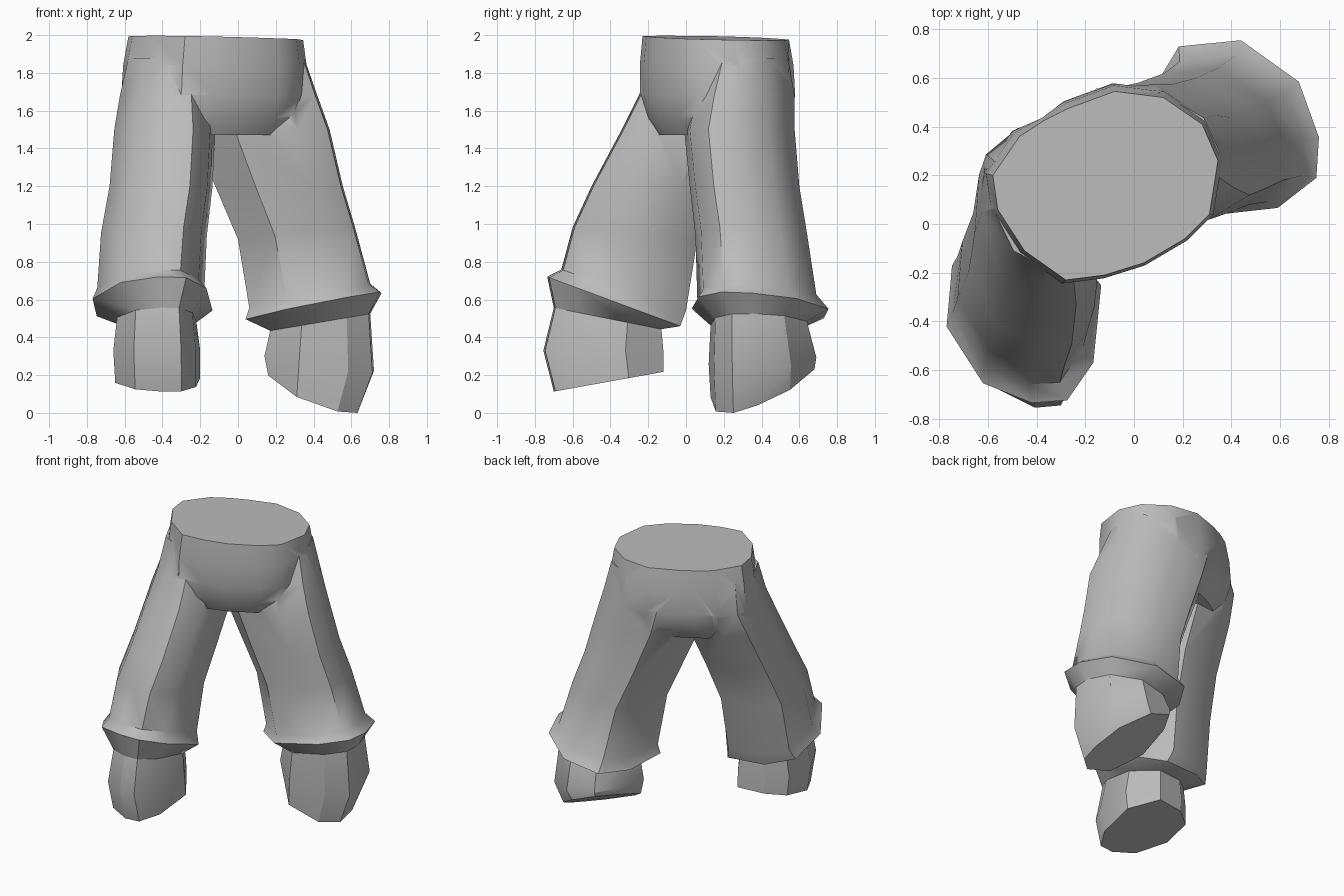
import bpy, bmesh
from math import radians

cube = bpy.data.objects.get("Cube")
if cube:
    bpy.data.objects.remove(cube, do_unlink=True)

grey = bpy.data.materials.new("plain_grey")
grey.use_nodes = True
colour = (0.5, 0.5, 0.5, 1)
grey.diffuse_color = colour
grey.node_tree.nodes["Principled BSDF"].inputs["Base Color"].default_value = colour

# Leg cross-section in a unit square; the left leg mirrors it across the body
RIGHT = [(-1, -.11), (-.53, -.77), (.1, -1), (.56, -.97), (.9, -.53),
         (1, .37), (.45, 1), (-.4, .92), (-.93, .6)]
LEFT = [(-v, -u) for u, v in RIGHT]

# Waist outline about its centre, starting at the middle of the back
CENTRE = (-.12, .16)
WAIST = [(-.25, .265), (-.15, .315), (.04, .385), (.24, .36), (.4, .25),
         (.465, .1), (.43, -.12), (.33, -.22), (.16, -.32), (0, -.37),
         (-.16, -.39), (-.33, -.27), (-.44, -.1), (-.46, .04), (-.35, .2)]


def leg_ring(section, x0, x1, y0, y1, z, sx=0, sy=0):
    """Section filling a rectangle, on a plane with slopes sx, sy."""
    cx, cy, hx, hy = (x0 + x1) / 2, (y0 + y1) / 2, (x1 - x0) / 2, (y1 - y0) / 2
    return [(cx + u * hx, cy + v * hy, max(0, z + sx * u * hx + sy * v * hy))
            for u, v in section]


def hip_ring(z, scale, back=0, slope=0, dent=1):
    """Scaled waist outline moved backwards; dent pulls in the back seam."""
    ring = []
    for i, (u, v) in enumerate(WAIST):
        s = scale * (dent if i == 0 else 1)
        ring.append((CENTRE[0] - back + u * s, CENTRE[1] + back + v * s,
                     z + slope * (u + v)))
    return ring


def loft(name, rings):
    bm = bmesh.new()
    loops = [[bm.verts.new(p) for p in ring] for ring in rings]
    n = len(loops[0])
    for a, b in zip(loops, loops[1:]):
        for i in range(n):
            j = (i + 1) % n
            bm.faces.new((a[i], a[j], b[j], b[i]))
    bm.faces.new(loops[0])
    bm.faces.new(loops[-1])
    bmesh.ops.recalc_face_normals(bm, faces=bm.faces)
    mesh = bpy.data.meshes.new(name)
    bm.to_mesh(mesh)
    bm.free()
    mesh.materials.append(grey)
    ob = bpy.data.objects.new(name, mesh)
    bpy.context.collection.objects.link(ob)
    return ob


def leg_loft(name, section, boxes):
    return loft(name, [leg_ring(section, *box) for box in boxes])


def smooth(ob, angle):
    bpy.ops.object.select_all(action='DESELECT')
    ob.select_set(True)
    bpy.context.view_layer.objects.active = ob
    bpy.ops.object.shade_smooth_by_angle(angle=radians(angle))


# Hips: waist down to a fairly level crotch
trousers = loft("trousers", [
    hip_ring(1.985, 1, slope=-.02),
    hip_ring(1.84, 1.05, .005, dent=.97),
    hip_ring(1.68, 1.06, .01, dent=.94),
    hip_ring(1.56, .98, .01),
    hip_ring(1.47, .8, 0),
])

# Necks where the cuffs meet the boots
neck_right = (-.64, -.22, -.7, -.13, .5, 0, -.2)
neck_left = (.17, .7, .13, .64, .48, .17, 0)

# Legs ending in flared, tilted cuffs
right_leg = leg_loft("right_leg", RIGHT, [
    (-.58, -.22, -.17, .36, 1.88),
    (-.625, -.14, -.25, .42, 1.68),
    (-.655, -.12, -.34, .34, 1.5),
    (-.68, -.135, -.5, .18, 1.2),
    (-.725, -.165, -.6, .06, .95, 0, -.1),
    (-.745, -.18, -.66, 0, .65, 0, -.33),
    (-.77, -.135, -.735, -.03, .59, 0, -.37),
    neck_right,
])
left_leg = leg_loft("left_leg", LEFT, [
    (-.2, .35, .1, .54, 1.88),
    (-.3, .42, .03, .575, 1.68),
    (-.25, .485, -.01, .575, 1.5),
    (-.12, .555, .02, .6, 1.2),
    (0, .62, .05, .64, .95, .1, 0),
    (.06, .7, .06, .69, .62, .2, 0),
    (.04, .76, .03, .755, .56, .2, -.05),
    neck_left,
])

# Join the legs to the hips
bpy.context.view_layer.objects.active = trousers
for leg in (right_leg, left_leg):
    mod = trousers.modifiers.new("join", 'BOOLEAN')
    mod.operation = 'UNION'
    mod.solver = 'EXACT'
    mod.object = leg
    bpy.ops.object.modifier_apply(modifier=mod.name)
    bpy.data.objects.remove(leg, do_unlink=True)
smooth(trousers, 42)

# Boots with sloping soles, toes pointing down
right_boot = leg_loft("right_boot", RIGHT, [
    neck_right,
    (-.66, -.2, -.755, -.12, .33),
    (-.65, -.2, -.7, -.12, .165, 0, .18),
])
left_boot = leg_loft("left_boot", LEFT, [
    neck_left,
    (.14, .72, .12, .69, .27, -.15, .1),
    (.16, .64, .13, .68, .145, -.4, .35),
])
for boot in (right_boot, left_boot):
    smooth(boot, 30)
